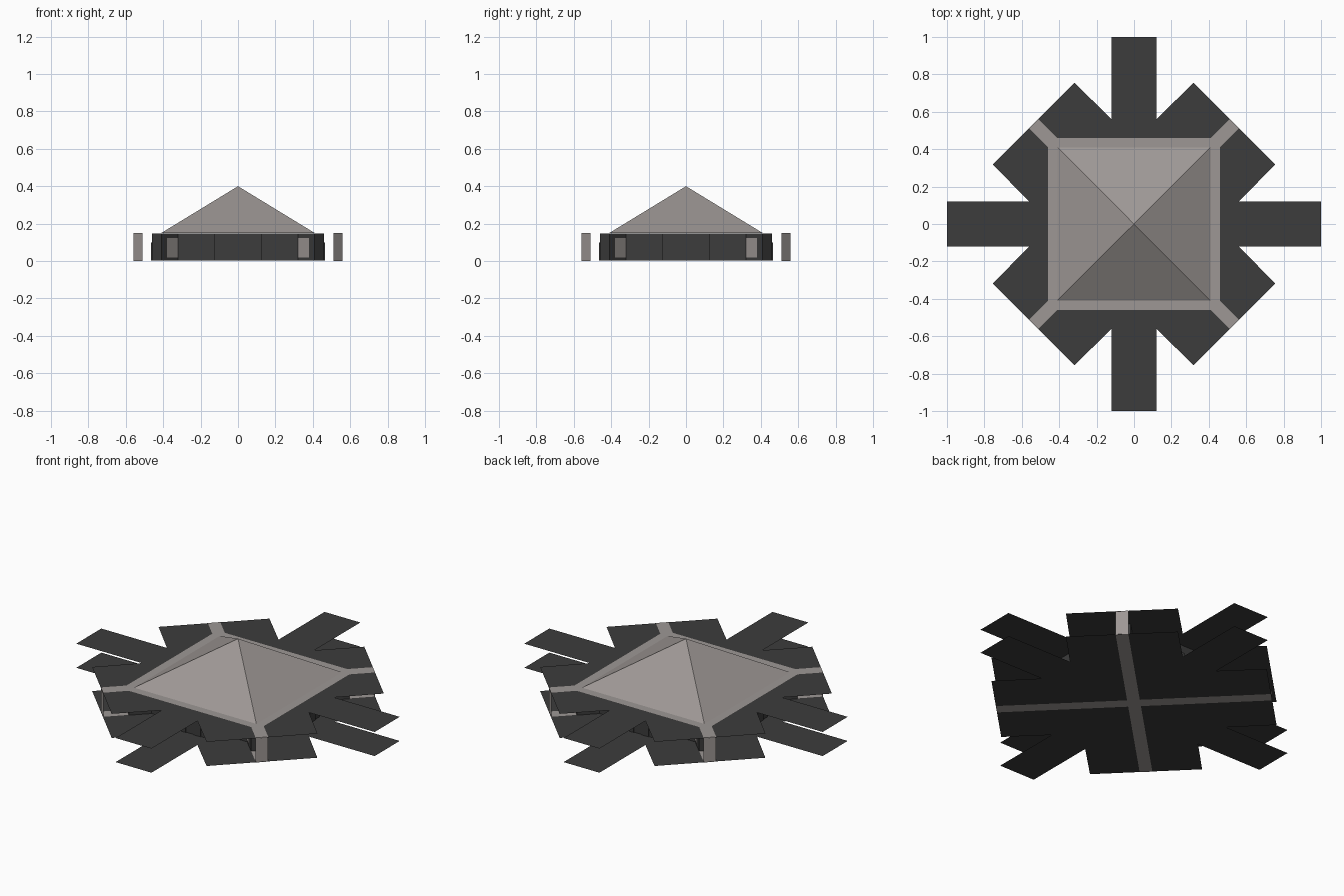
import bpy, bmesh, math
from mathutils import Vector, Matrix

if "Cube" in bpy.data.objects:
    bpy.data.objects.remove(bpy.data.objects["Cube"])


def material(name, rgb):
    m = bpy.data.materials.new(name)
    m.diffuse_color = (*rgb, 1)
    m.use_nodes = True
    m.node_tree.nodes["Principled BSDF"].inputs["Base Color"].default_value = m.diffuse_color
    return m


STONE = material("warm grey stone", (0.34, 0.312, 0.30))
DARK = material("charcoal", (0.045, 0.045, 0.045))
H = 0.15          # height of the walls
R = 0.757         # reach of the diagonal bars
W = 0.035         # half width of the diagonal bars


def build(name, polys, mat):
    """Object from a list of polygons."""
    bm = bmesh.new()
    for p in polys:
        bm.faces.new([bm.verts.new(v) for v in p])
    bmesh.ops.remove_doubles(bm, verts=bm.verts, dist=1e-5)
    me = bpy.data.meshes.new(name)
    bm.to_mesh(me)
    bm.free()
    me.materials.append(mat)
    ob = bpy.data.objects.new(name, me)
    bpy.context.collection.objects.link(ob)
    return ob


def turn(pts, deg):
    m = Matrix.Rotation(math.radians(deg), 3, 'Z')
    return [m @ Vector(p) for p in pts]


def four(pts, start=0):
    """Four copies of one polygon around z."""
    return [turn(pts, start + 90 * i) for i in range(4)]


def ring(quarter, z):
    """Closed outline from a quarter outline."""
    return [v for q in four([(x, y, z) for x, y in quarter]) for v in q]


def sides(lo, hi):
    n = len(lo)
    return [[lo[i], lo[(i + 1) % n], hi[(i + 1) % n], hi[i]] for i in range(n)]


def rect(x0, x1, y0, y1, z):
    return [(x0, y0, z), (x1, y0, z), (x1, y1, z), (x0, y1, z)]


# Star-shaped floor and upper sheet
star = [(1, -.12), (1, .12), (.56, .12), (.755, .318), (.318, .755), (.12, .56)]
build("floor_sheet", [ring(star, 0.002)[::-1]], DARK)
build("upper_sheet", [ring(star, H - 0.002)], DARK)

# Walls with recesses between porches and corner piers
wall = [(.46, -.125), (.46, .125), (.37, .125), (.37, .32),
        (.46, .41), (.41, .46), (.32, .37), (.125, .37)]
build("walls", sides(ring(wall, 0.002), ring(wall, H - 0.002)), DARK)

# Diagonal bars, upper and lower, with upright end plates
build("lower_bars", four(rect(0, R, -W, W, 0.0), 45)
      + four(rect(0, R, -W, W, 0.004), 45), STONE)
build("upper_bars", four(rect(0.56, R, -W, W, H), 45), STONE)
build("bar_end_plates", four([(R, -W, 0), (R, W, 0), (R, W, H), (R, -W, H)], 45), STONE)

# Flat eave around the roof
eave_out = [(.46, .41), (.41, .46)]
eave_in = [(.41, .41), (.41, .41)]
eave = []
for i in range(4):
    eave.append(turn([(.41, -.41, H), (.46, -.41, H), (.46, .41, H), (.41, .41, H)], 90 * i))
    eave.append(turn([(.41, .41, H), (.46, .41, H), (.41, .46, H)], 90 * i))
build("eave", eave, STONE)

# Pyramid roof
build("roof", four([(.41, -.41, H), (.41, .41, H), (0, 0, .4)]), STONE)

# Pale panels on both cheeks of every corner pier
panels = []
o = 0.003
for i in range(4):
    a, b = (.373 + o, .323 - o), (.432 + o, .382 - o)
    p = [(*a, .02), (*b, .02), (*b, .122), (*a, .122)]
    q = [(y, x, z) for x, y, z in p][::-1]
    panels += [turn(p, 90 * i), turn(q, 90 * i)]
build("pier_panels", panels, STONE)

# Pairs of small door leaves on each porch
doors = []
for y in (-.05, .05):
    lo = rect(.455, .466, y - .025, y + .025, 0.003)
    hi = rect(.455, .466, y - .025, y + .025, 0.10)
    for f in sides(lo, hi) + [hi]:
        doors += four(f)
build("doors", doors, DARK)
